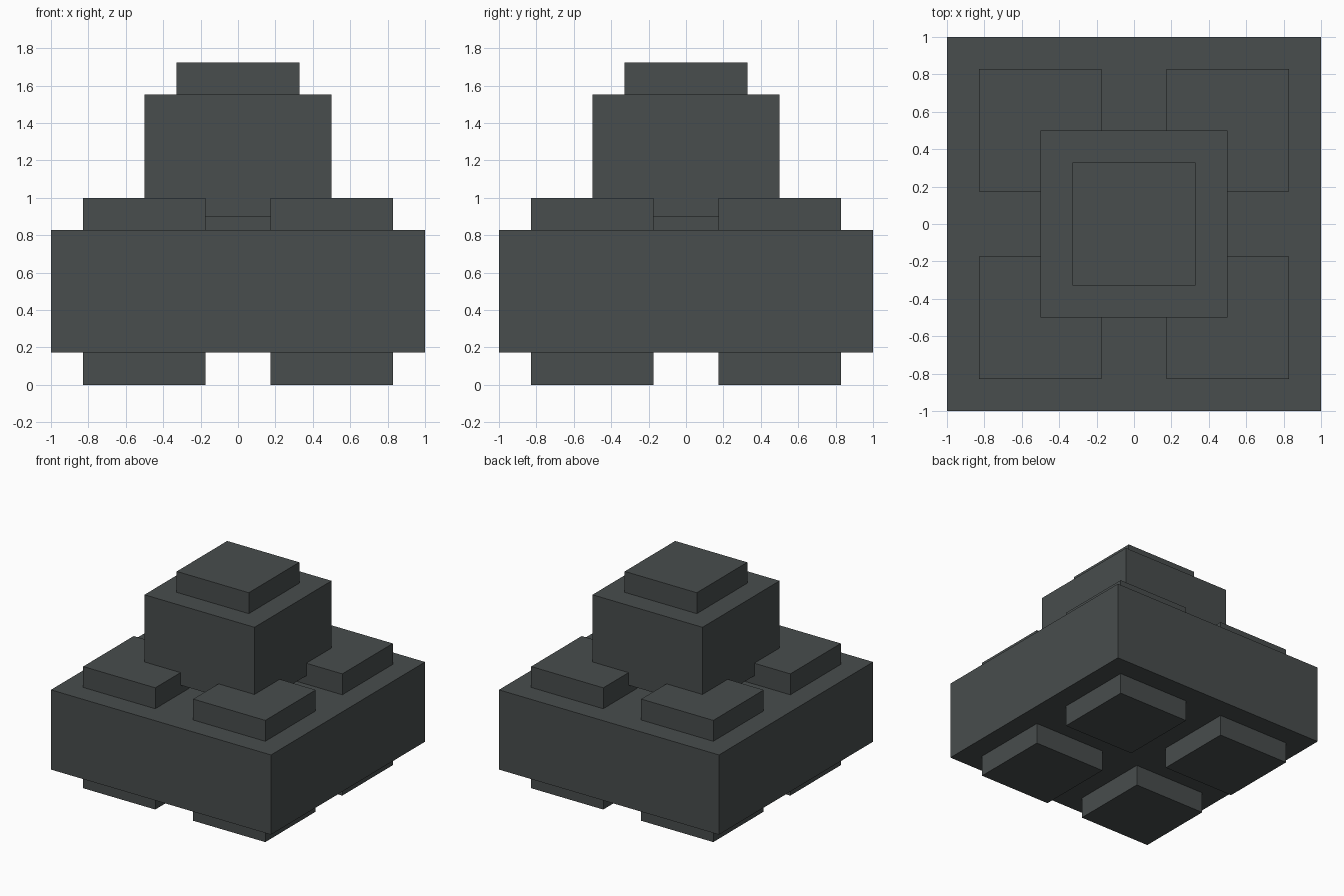
import bpy

cube = bpy.data.objects.get("Cube")
if cube:
    bpy.data.objects.remove(cube, do_unlink=True)

# Single dark grey plastic
grey = bpy.data.materials.new("dark_grey")
grey.use_nodes = True
colour = (0.065, 0.074, 0.074, 1)
grey.diffuse_color = colour
bsdf = grey.node_tree.nodes["Principled BSDF"]
bsdf.inputs["Base Color"].default_value = colour
bsdf.inputs["Roughness"].default_value = 0.6


def box(name, x, y, width, z0, z1):
    """Square block centred on x, y, between two heights."""
    bpy.ops.mesh.primitive_cube_add(size=1, location=(x, y, (z0 + z1) / 2))
    ob = bpy.context.object
    ob.name = name
    ob.scale = (width, width, z1 - z0)
    bpy.ops.object.transform_apply(location=False, rotation=False, scale=True)
    ob.data.materials.append(grey)


STUD = 0.655

# Wide base block with four feet below and four studs on top
box("base_block", 0, 0, 2, 0.173, 0.828)
for side, x in (("left", 0.5), ("right", -0.5)):
    for end, y in (("front", -0.5), ("back", 0.5)):
        box(f"foot_{end}_{side}", x, y, STUD, 0, 0.173)
        box(f"stud_{end}_{side}", x, y, STUD, 0.828, 1.0)

# Upper block pressed down between the studs, with its own peg and stud
box("upper_peg", 0, 0, STUD, 0.725, 0.897)
box("upper_block", 0, 0, 1, 0.897, 1.552)
box("upper_stud", 0, 0, STUD, 1.552, 1.724)
